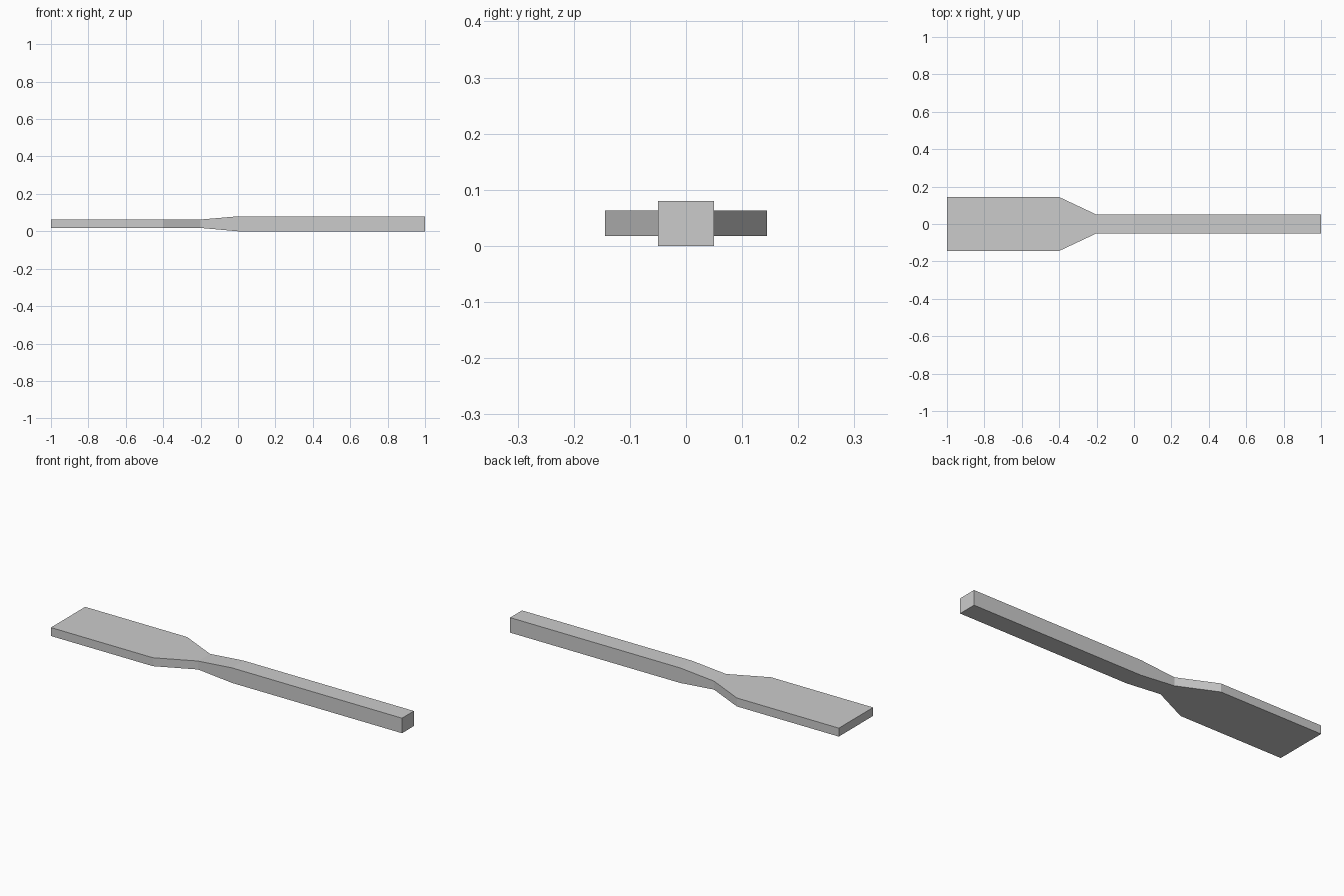
import bpy, bmesh

if "Cube" in bpy.data.objects:
    bpy.data.objects.remove(bpy.data.objects["Cube"])

# Cross-sections along x: (x, half width, bottom z, top z)
SECTIONS = [
    (-1.0, 0.144, 0.018, 0.063),   # blade end
    (-0.4, 0.144, 0.018, 0.063),   # blade shoulder
    (-0.2, 0.05, 0.018, 0.063),    # neck
    (0.0, 0.05, 0.0, 0.08),        # handle start
    (1.0, 0.05, 0.0, 0.08),        # handle end
]


def loft(name, sections):
    """Skin a row of rectangular sections and cap both ends."""
    bm = bmesh.new()
    rings = [[bm.verts.new((x, y, z)) for y, z in
              ((-w, lo), (w, lo), (w, hi), (-w, hi))]
             for x, w, lo, hi in sections]
    for a, b in zip(rings, rings[1:]):
        for i in range(4):
            j = (i + 1) % 4
            bm.faces.new((a[i], a[j], b[j], b[i]))
    bm.faces.new(rings[0])
    bm.faces.new(rings[-1])
    bmesh.ops.recalc_face_normals(bm, faces=bm.faces)
    mesh = bpy.data.meshes.new(name)
    bm.to_mesh(mesh)
    bm.free()
    obj = bpy.data.objects.new(name, mesh)
    bpy.context.collection.objects.link(obj)
    return obj


# Flat blade tapering into a square handle
loft("paddle", SECTIONS)
